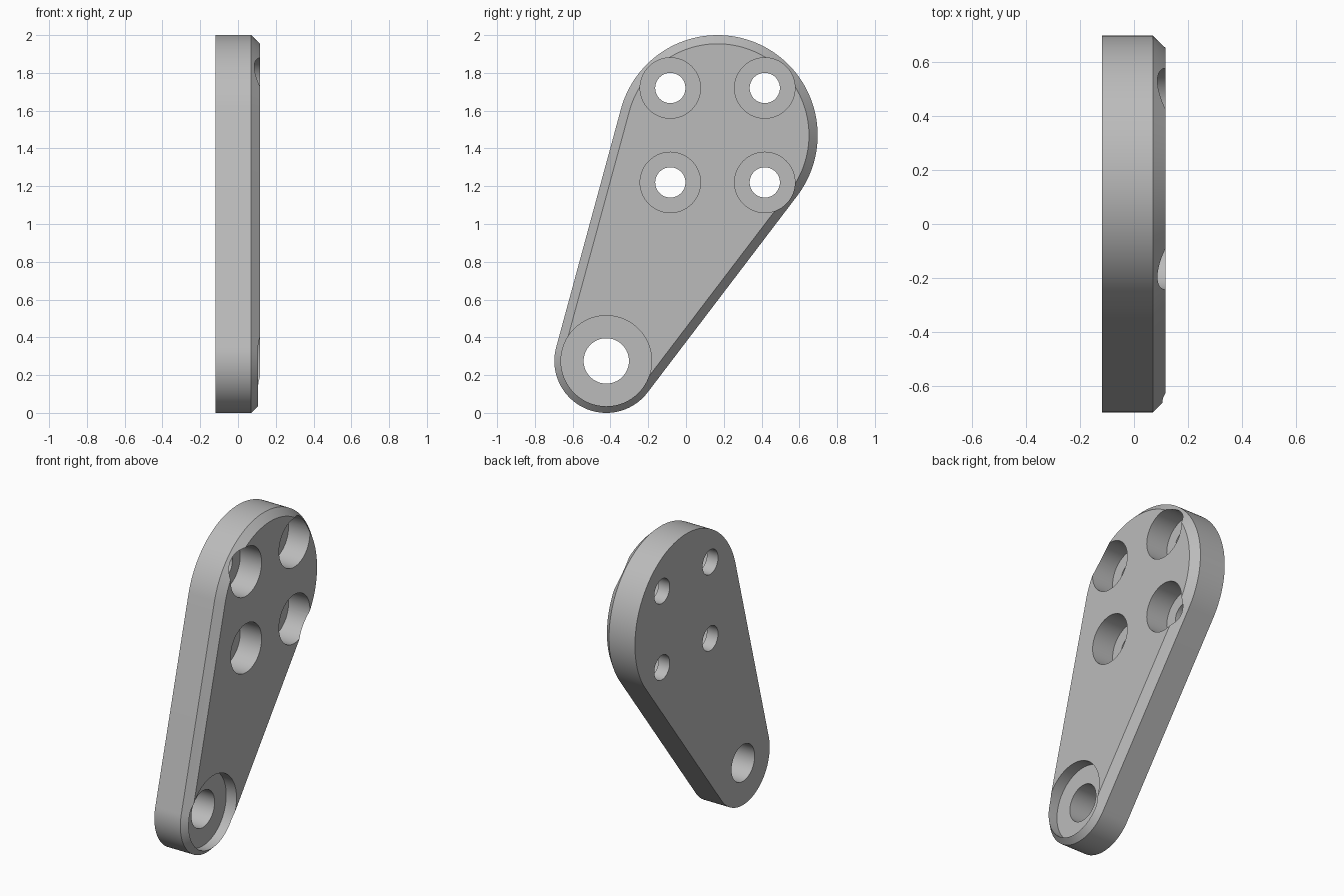
import bpy
import bmesh
from math import atan2, acos, hypot, cos, sin, pi, radians

cube = bpy.data.objects.get("Cube")
if cube:
    bpy.data.objects.remove(cube, do_unlink=True)

# Main dimensions
BACK, SHOULDER, FACE = -0.118, 0.07, 0.117
CHAMFER = 0.046
SMALL_END = (-0.422, 0.275, 0.275)   # y, z, radius
LARGE_END = (0.167, 1.47, 0.53)

grey = bpy.data.materials.new("plain grey")
grey.use_nodes = True
grey.diffuse_color = (0.5, 0.5, 0.5, 1)
grey.node_tree.nodes["Principled BSDF"].inputs["Base Color"].default_value = (0.5, 0.5, 0.5, 1)


def arc(y, z, r, start, end, steps):
    angles = [start + (end - start) * i / steps for i in range(steps + 1)]
    return [(y + r * cos(a), z + r * sin(a)) for a in angles]


def outline(inset):
    """Two round ends joined by their outer tangents."""
    (y1, z1, r1), (y2, z2, r2) = SMALL_END, LARGE_END
    axis = atan2(z2 - z1, y2 - y1)
    spread = acos((r1 - r2) / hypot(y2 - y1, z2 - z1))
    return (arc(y2, z2, r2 - inset, axis - spread, axis + spread, 80)
            + arc(y1, z1, r1 - inset, axis + spread, axis - spread + 2 * pi, 48))


def circle(y, z, r):
    return arc(y, z, r, 0, 2 * pi, 64)[:-1]


def loft(name, sections):
    """Capped solid through (x, outline) sections with equal point counts."""
    bm = bmesh.new()
    rings = [[bm.verts.new((x, y, z)) for y, z in points] for x, points in sections]
    n = len(rings[0])
    for a, b in zip(rings, rings[1:]):
        for i in range(n):
            j = (i + 1) % n
            bm.faces.new((a[i], a[j], b[j], b[i]))
    bm.faces.new(rings[0])
    bm.faces.new(rings[-1])
    bmesh.ops.recalc_face_normals(bm, faces=bm.faces)
    mesh = bpy.data.meshes.new(name)
    bm.to_mesh(mesh)
    bm.free()
    mesh.materials.append(grey)
    obj = bpy.data.objects.new(name, mesh)
    bpy.context.collection.objects.link(obj)
    return obj


def counterbore(plate, y, z, hole, bore, depth):
    """Cut a stepped hole right through the plate."""
    floor = FACE - depth
    cutter = loft("hole_cutter", [(BACK - 0.1, circle(y, z, hole)), (floor, circle(y, z, hole)),
                                  (floor, circle(y, z, bore)), (FACE + 0.1, circle(y, z, bore))])
    cutter.hide_render = True
    mod = plate.modifiers.new("hole", 'BOOLEAN')
    mod.operation, mod.solver, mod.object = 'DIFFERENCE', 'EXACT', cutter
    bpy.ops.object.modifier_apply(modifier=mod.name)
    bpy.data.objects.remove(cutter, do_unlink=True)


# Tapered plate with one chamfered face
plate = loft("lever_plate", [(BACK, outline(0)), (SHOULDER, outline(0)), (FACE, outline(CHAMFER))])
bpy.ops.object.select_all(action='DESELECT')
plate.select_set(True)
bpy.context.view_layer.objects.active = plate

# Pivot hole in the small end, four bolt holes in the large end
counterbore(plate, SMALL_END[0], SMALL_END[1], 0.12, 0.24, 0.075)
for dy in (-0.25, 0.25):
    for dz in (-0.25, 0.25):
        counterbore(plate, LARGE_END[0] + dy, LARGE_END[1] + dz, 0.08, 0.16, 0.155)

bpy.ops.object.shade_smooth_by_angle(angle=radians(30))
